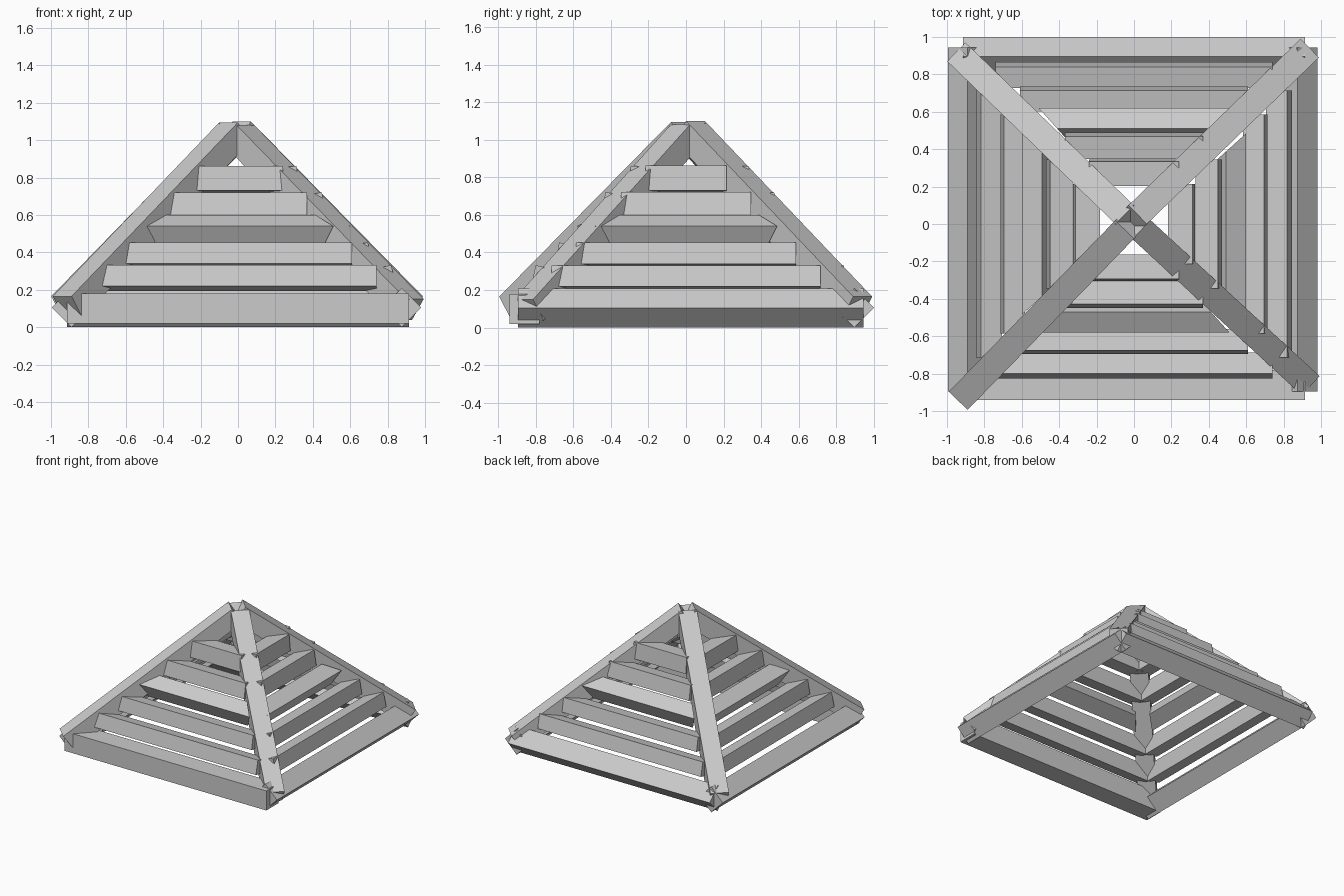
import bpy
import bmesh
import math
from mathutils import Vector, Matrix

old = bpy.data.objects.get("Cube")
if old:
    bpy.data.objects.remove(old, do_unlink=True)

grey = bpy.data.materials.new("plain grey")
grey.use_nodes = True
tone = (0.6, 0.6, 0.6, 1)
grey.diffuse_color = tone
grey.node_tree.nodes["Principled BSDF"].inputs["Base Color"].default_value = tone


def prism(name, start, end):
    """Join two four-sided end profiles into a solid beam."""
    bm = bmesh.new()
    a, b = [[bm.verts.new(p) for p in ring] for ring in (start, end)]
    bm.faces.new(a)
    bm.faces.new(b)
    for i in range(4):
        j = (i + 1) % 4
        bm.faces.new((a[i], a[j], b[j], b[i]))
    bmesh.ops.recalc_face_normals(bm, faces=bm.faces)
    mesh = bpy.data.meshes.new(name)
    bm.to_mesh(mesh)
    bm.free()
    mesh.materials.append(grey)
    bpy.context.collection.objects.link(bpy.data.objects.new(name, mesh))


def slat(name, turn, shift, reach, height, size, tilt, half, mitre=0):
    """Square slat placed by its lower outer edge, tilted about its own length."""
    t = math.radians(tilt)
    up = Vector((-math.sin(t), math.cos(t))) * size
    inward = Vector((-math.cos(t), -math.sin(t))) * size
    edge = Vector((reach, height))
    profile = [edge, edge + up, edge + up + inward, edge + inward]
    spin = Matrix.Rotation(turn, 3, "Z")
    ends = []
    for side in (-1, 1):
        ends.append([spin @ Vector((side * (half - mitre * (reach - d)), -d, z)) + shift
                     for d, z in profile])
    prism(name, *ends)


def corner_beam(name, foot, top, size):
    """Square-cut beam whose upper face is centred between foot and top."""
    foot, top = Vector(foot), Vector(top)
    along = (top - foot).normalized()
    across = along.cross(Vector((0, 0, 1))).normalized() * size / 2
    down = along.cross(across).normalized() * size
    if down.z > 0:
        down = -down
    ends = [[p - across, p + across, p + across + down, p - across + down]
            for p in (foot, top)]
    prism(name, *ends)


# Base rails: reach, height of outer edge, size, tilt, half length
rails = {
    "front": (0.965, 0.02, 0.16, 0, 0.915),
    "left": (0.98, 0.105, 0.148, 45, 0.92),
    "back": (0.975, 0.105, 0.148, 45, 0.915),
    "right": (0.995, 0.105, 0.148, 45, 0.92),
}
# Slat levels: reach, height of outer edge, size, tilt, half length, mitre
levels = [
    (0.845, 0.22, 0.115, 13, 0.74, 0),
    (0.715, 0.34, 0.115, 10, 0.61, 0),
    (0.60, 0.54, 0.125, 61, 0.51, 0.9),
    (0.47, 0.60, 0.123, 10, 0.37, 0),
    (0.325, 0.73, 0.132, 5, 0.24, 0),
]
for k, (side, rail) in enumerate(rails.items()):
    turn = k * math.pi / 2
    slat(side + "_base_rail", turn, Vector((0, 0.025, 0)), *rail)
    # Front and back slats sit slightly towards the back, side slats are shorter
    flank = k % 2
    shift = Vector((0, 0 if flank else 0.02, 0))
    for n, (reach, height, size, tilt, half, mitre) in enumerate(levels):
        slat(f"{side}_slat_{n + 1}", turn, shift, reach, height, size, tilt,
             half - 0.025 * flank, mitre)

# Corner beams meeting at the peak
corner_beam("front_right_beam", (-0.94, -0.945, 0.165), (-0.05, -0.03, 1.095), 0.14)
corner_beam("front_left_beam", (0.945, -0.865, 0.15), (0.04, -0.03, 1.08), 0.14)
corner_beam("back_left_beam", (0.94, 0.94, 0.165), (0.02, 0.05, 1.1), 0.14)
corner_beam("back_right_beam", (-0.95, 0.92, 0.165), (-0.05, 0.05, 1.09), 0.14)
